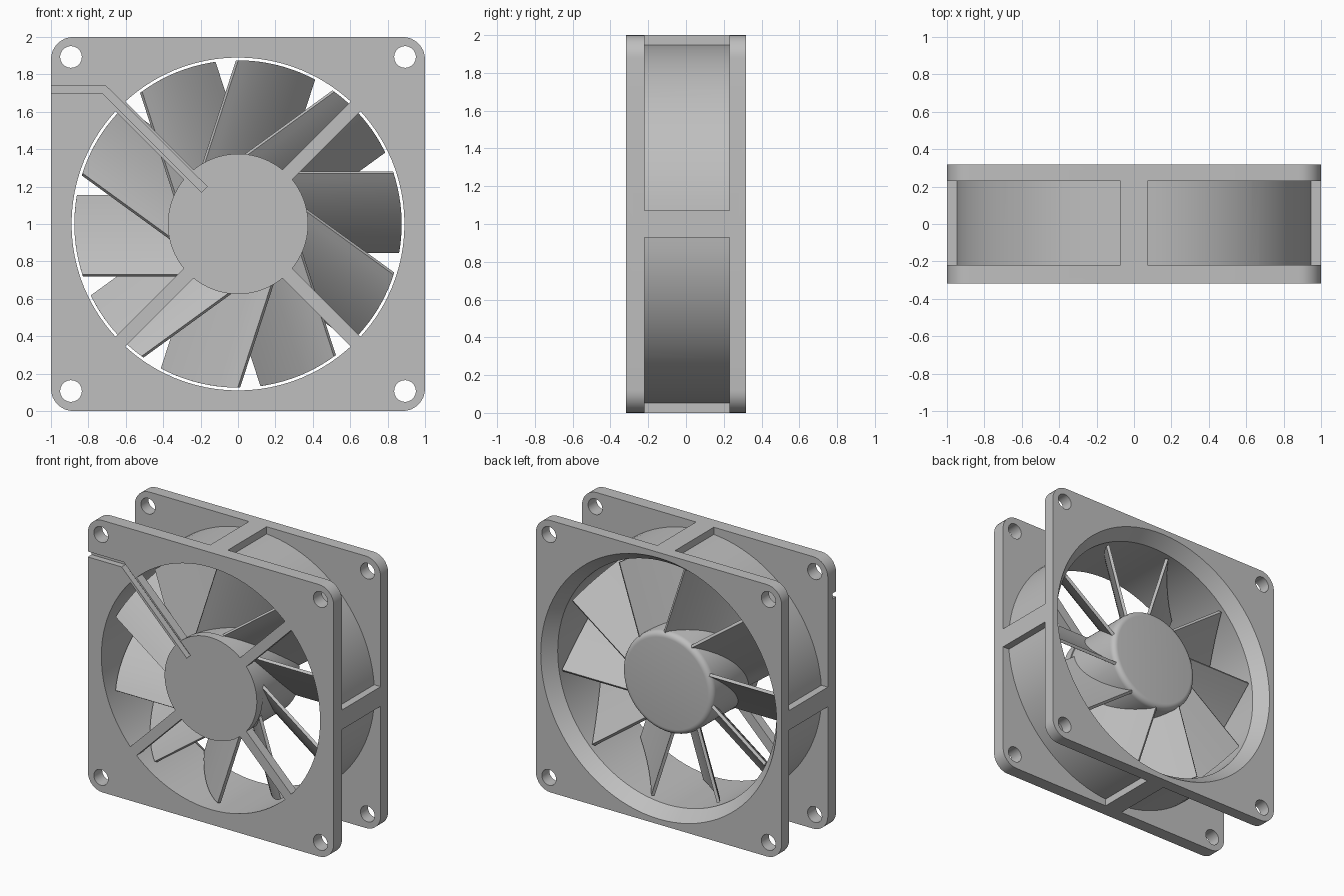
import bpy, bmesh
from math import sin, cos, pi, sqrt, hypot, radians
from mathutils import Matrix, Vector

cube = bpy.data.objects.get("Cube")
if cube:
    bpy.data.objects.remove(cube)

grey = bpy.data.materials.new("light grey plastic")
grey.use_nodes = True
colour = (0.52, 0.52, 0.52, 1)
grey.diffuse_color = colour
grey.node_tree.nodes["Principled BSDF"].inputs["Base Color"].default_value = colour

FRONT, BACK = -0.317, 0.317
FLANGE_IN, FLANGE_OUT = -0.22, 0.23
STRUT_BACK = -0.25


def make(name, bm):
    """Turn a bmesh into an object centred on the fan axis."""
    bmesh.ops.recalc_face_normals(bm, faces=bm.faces)
    mesh = bpy.data.meshes.new(name)
    bm.to_mesh(mesh)
    bm.free()
    mesh.materials.append(grey)
    obj = bpy.data.objects.new(name, mesh)
    obj.location.z = 1
    bpy.context.scene.collection.objects.link(obj)
    return obj


def prism(name, outline, y0, y1):
    """Extrude an x, z outline along y."""
    bm = bmesh.new()
    face = bm.faces.new([bm.verts.new((x, y0, z)) for x, z in outline])
    new = bmesh.ops.extrude_face_region(bm, geom=[face])["geom"]
    verts = [v for v in new if isinstance(v, bmesh.types.BMVert)]
    bmesh.ops.translate(bm, verts=verts, vec=(0, y1 - y0, 0))
    return make(name, bm)


def lathe(name, profile, n=96):
    """Revolve r, y points about the fan axis, with flat ends."""
    bm = bmesh.new()
    rings = [[bm.verts.new((r * cos(2 * pi * i / n), y, r * sin(2 * pi * i / n)))
              for i in range(n)] for r, y in profile]
    for a, b in zip(rings, rings[1:]):
        for i in range(n):
            j = (i + 1) % n
            bm.faces.new((a[i], a[j], b[j], b[i]))
    bm.faces.new(rings[0])
    bm.faces.new(rings[-1])
    return make(name, bm)


def bar(name, half_x, half_z, y0, y1, angle=0):
    c, s = cos(angle), sin(angle)
    corners = [(-half_x, -half_z), (half_x, -half_z), (half_x, half_z), (-half_x, half_z)]
    return prism(name, [(x * c - z * s, x * s + z * c) for x, z in corners], y0, y1)


def combine(target, tools, operation):
    """Apply boolean tools to the target and remove them."""
    for tool in tools:
        mod = target.modifiers.new("cut", 'BOOLEAN')
        mod.operation, mod.solver, mod.object = operation, 'EXACT', tool
        bpy.context.view_layer.update()
        graph = bpy.context.evaluated_depsgraph_get()
        mesh = bpy.data.meshes.new_from_object(target.evaluated_get(graph))
        target.modifiers.clear()
        target.data = mesh
        bpy.data.objects.remove(tool)


def smooth(obj, angle=30):
    obj.data.shade_smooth()
    obj.data.set_sharp_from_angle(angle=radians(angle))


# Flange outline with rounded corners
corner = 0.12
outline = []
for q, (sx, sz) in enumerate([(1, 1), (-1, 1), (-1, -1), (1, -1)]):
    for i in range(9):
        a = (q + i / 8) * pi / 2
        outline.append((sx * (1 - corner) + corner * cos(a), sz * (1 - corner) + corner * sin(a)))

# Housing: two flanges, a round shroud and mid-side ribs
frame = prism("frame", outline, FRONT, FLANGE_IN)
combine(frame, [
    lathe("shroud", [(0.95, FRONT + 0.03), (0.95, BACK - 0.03)]),
    prism("rear_flange", outline, FLANGE_OUT, BACK),
    bar("side_rib", 1, 0.072, FRONT + 0.04, BACK - 0.04),
    bar("top_rib", 0.072, 1, FRONT + 0.04, BACK - 0.04),
], 'UNION')

# Bore, flared at the rear
combine(frame, [lathe("bore", [(0.89, -0.5), (0.89, 0.22), (0.96, BACK), (0.96, 0.5)])],
        'DIFFERENCE')

# Motor mount and diagonal struts
combine(frame, [
    bar("strut_a", 0.91, 0.036, FRONT, STRUT_BACK, pi / 4),
    bar("strut_b", 0.91, 0.036, FRONT, STRUT_BACK, -pi / 4),
    lathe("motor_mount", [(0.375, FRONT), (0.375, STRUT_BACK)]),
], 'UNION')

# Screw holes and cable groove
cutters = []
for sx in (-1, 1):
    for sz in (-1, 1):
        ring = [(sx * 0.893 + 0.058 * cos(i * pi / 16), sz * 0.893 + 0.058 * sin(i * pi / 16))
                for i in range(32)]
        cutters.append(prism("screw_hole", ring, -0.5, 0.5))
groove = [(-1.05, 0.74), (-0.708, 0.74), (-0.165, 0.2), (-0.195, 0.17), (-0.725, 0.7), (-1.05, 0.7)]
cutters.append(prism("cable_groove", groove, -0.5, FRONT + 0.045))
combine(frame, cutters, 'DIFFERENCE')
smooth(frame)

# Rotor hub with a rounded rear edge
fillet = 0.04
hub = [(0.37, STRUT_BACK + 0.005)]
for i in range(7):
    a = i * pi / 12
    hub.append((0.37 - fillet + fillet * cos(a), 0.22 - fillet + fillet * sin(a)))
smooth(lathe("rotor_hub", hub), 35)

# Curved blades, swept straight outwards with round-cut tips
STEPS, HALF = 10, 0.011
centre = []
for i in range(STEPS + 1):
    t = i / STEPS
    centre.append(Vector((-0.225 + 0.425 * t - 0.16 * t * (1 - t), 0.275 - 0.42 * t)))
bm = bmesh.new()
for k in range(10):
    turn = Matrix.Rotation(k * pi / 5, 3, 'Y')
    rows = []
    for i, p in enumerate(centre):
        d = (centre[min(i + 1, STEPS)] - centre[max(i - 1, 0)]).normalized()
        row = []
        for side, radius in ((1, 0.345), (1, 0.875), (-1, 0.875), (-1, 0.345)):
            y, z = p.x - d.y * HALF * side, p.y + d.x * HALF * side
            row.append(bm.verts.new(turn @ Vector((sqrt(radius ** 2 - z * z), y, z))))
        rows.append(row)
    for a, b in zip(rows, rows[1:]):
        for i in range(4):
            j = (i + 1) % 4
            bm.faces.new((a[i], a[j], b[j], b[i]))
    bm.faces.new(rows[0])
    bm.faces.new(rows[-1])
smooth(make("fan_blades", bm))
